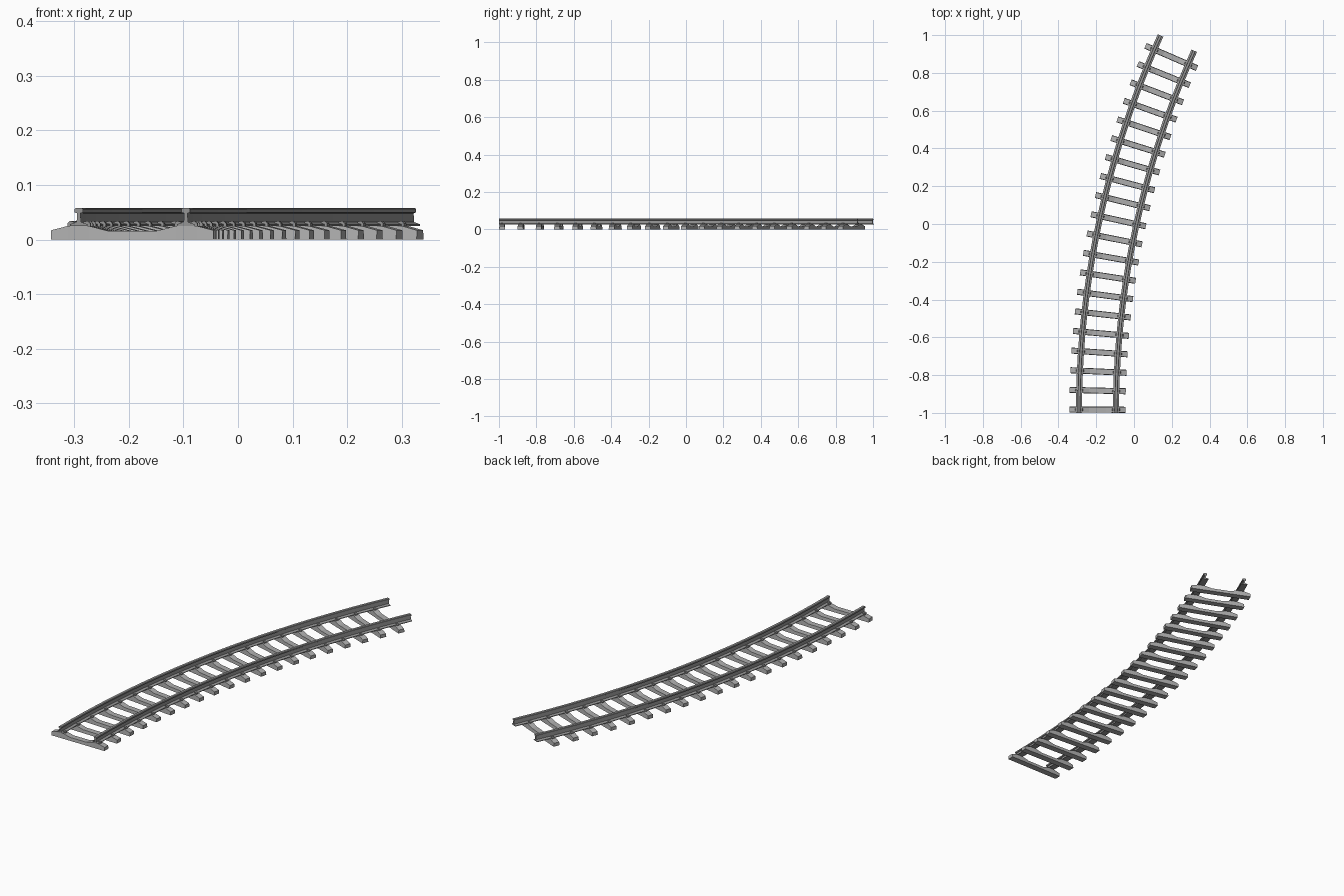
import bpy, bmesh, math

RADIUS = 4.74
ANGLE = math.asin(0.413)
START_X = -0.1935
RAIL_OFFSET = 0.098
SLEEPERS = 20
SEGMENTS = 20

if "Cube" in bpy.data.objects:
    bpy.data.objects.remove(bpy.data.objects["Cube"])


def material(name, grey):
    mat = bpy.data.materials.new(name)
    mat.use_nodes = True
    colour = (grey, grey, grey, 1)
    mat.diffuse_color = colour
    mat.node_tree.nodes["Principled BSDF"].inputs["Base Color"].default_value = colour
    return mat


steel = material("rail grey", 0.3)
concrete = material("sleeper grey", 0.42)


def on_track(angle, across, along, z):
    """Point beside the curved centre line, in track directions."""
    c, s = math.cos(angle), math.sin(angle)
    return (START_X + RADIUS * (1 - c) + across * c + along * s,
            -1 + RADIUS * s - across * s + along * c, z)


def loft(bm, rings):
    """Closed skin through matching rings, capped at both ends."""
    rows = [[bm.verts.new(p) for p in ring] for ring in rings]
    n = len(rows[0])
    for a, b in zip(rows, rows[1:]):
        for i in range(n):
            j = (i + 1) % n
            bm.faces.new((a[i], a[j], b[j], b[i]))
    bm.faces.new(rows[0])
    bm.faces.new(rows[-1][::-1])


def finish(bm, name, mat):
    bmesh.ops.recalc_face_normals(bm, faces=bm.faces)
    mesh = bpy.data.meshes.new(name)
    bm.to_mesh(mesh)
    bm.free()
    mesh.materials.append(mat)
    obj = bpy.data.objects.new(name, mesh)
    bpy.context.collection.objects.link(obj)


# Rails: half section of foot, web and head, mirrored and swept along the arc
half = [(0.016, 0.025), (0.016, 0.028), (0.004, 0.032), (0.003, 0.048),
        (0.008, 0.05), (0.008, 0.056), (0.006, 0.0575)]
section = half + [(-x, z) for x, z in reversed(half)]
for name, side in (("left_rail", 1), ("right_rail", -1)):
    bm = bmesh.new()
    loft(bm, [[on_track(ANGLE * k / SEGMENTS, side * RAIL_OFFSET + x, 0, z)
               for x, z in section] for k in range(SEGMENTS + 1)])
    finish(bm, name, steel)

# Sleepers with raised rail seats, and clips on both sides of each rail foot
top = [(0.1485, 0.017), (0.118, 0.025), (0.08, 0.025), (0.045, 0.016)]
top = [(-x, z) for x, z in top] + top[::-1]
sleepers, clips = bmesh.new(), bmesh.new()
for i in range(SLEEPERS):
    angle = (0.017 + i * 0.1011) / RADIUS
    loft(sleepers, [[on_track(angle, x, y, h) for y, h in
                     ((-0.016, 0), (0.016, 0), (0.014, z), (-0.014, z))]
                    for x, z in top])
    for rail in (-RAIL_OFFSET, RAIL_OFFSET):
        for side in (-1, 1):
            loft(clips, [[on_track(angle, rail + side * x, y, z) for x, z in
                          ((0.009, 0.024), (0.021, 0.024), (0.021, 0.029),
                           (0.017, 0.034), (0.009, 0.033))]
                         for y in (-0.006, 0.006)])
finish(sleepers, "sleepers", concrete)
finish(clips, "rail_clips", steel)
